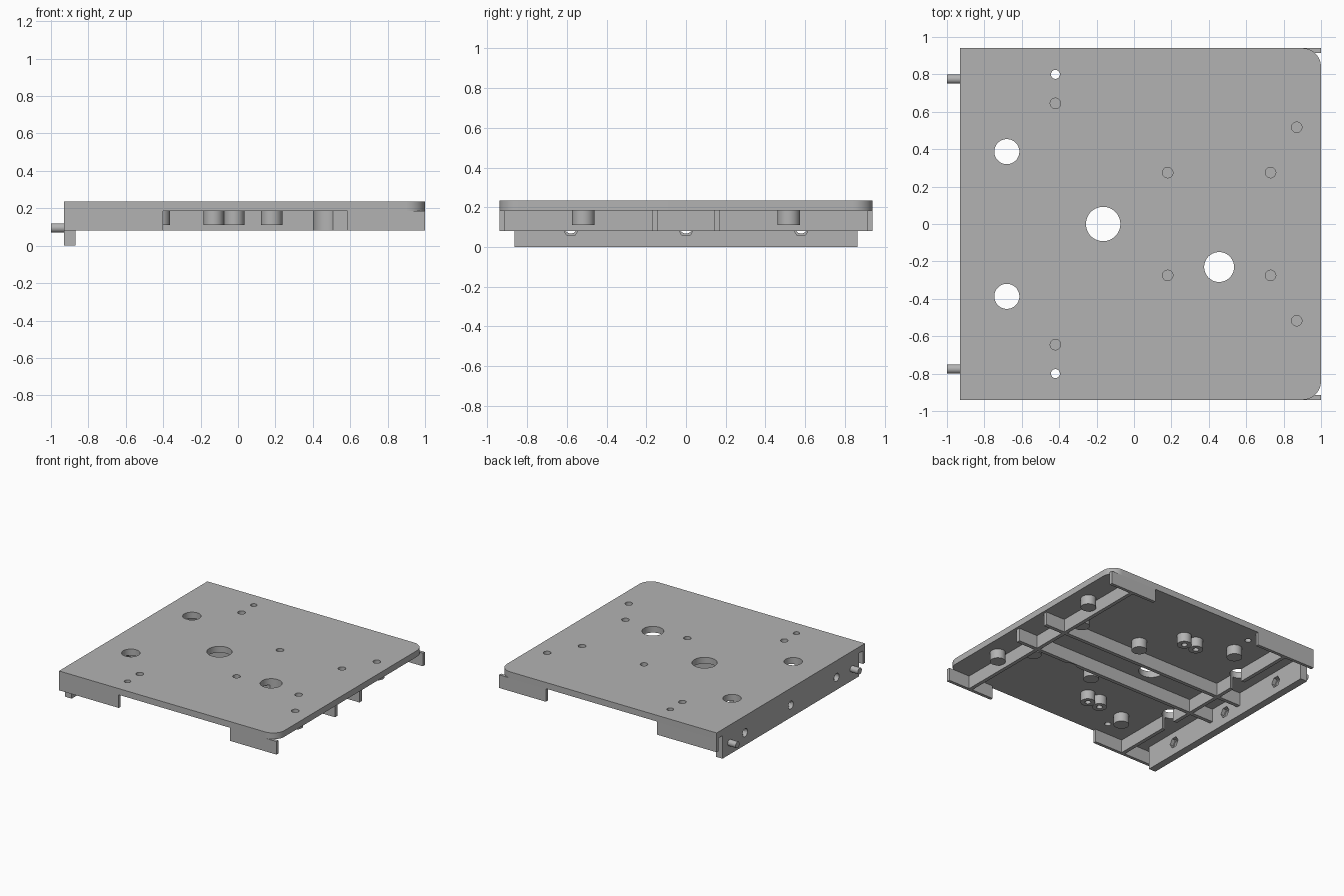
import bpy, bmesh, math
from mathutils import Matrix

cube = bpy.data.objects.get("Cube")
if cube:
    bpy.data.objects.remove(cube, do_unlink=True)

grey = bpy.data.materials.new("plain grey")
grey.use_nodes = True
COLOUR = (0.45, 0.45, 0.45, 1)
grey.diffuse_color = COLOUR
grey.node_tree.nodes["Principled BSDF"].inputs["Base Color"].default_value = COLOUR

TOP, UNDER, RIB_BASE, BOSS_BASE = 0.235, 0.185, 0.08, 0.11
LEFT, RIGHT, SIDE, SKIRT = -0.93, 1.0, 0.94, 0.025


def finish(name, bm):
    bmesh.ops.recalc_face_normals(bm, faces=bm.faces)
    mesh = bpy.data.meshes.new(name)
    bm.to_mesh(mesh)
    bm.free()
    ob = bpy.data.objects.new(name, mesh)
    bpy.context.collection.objects.link(ob)
    mesh.materials.append(grey)
    return ob


def box(name, x0, x1, y0, y1, z0, z1):
    bm = bmesh.new()
    bmesh.ops.create_cube(bm, size=1)
    for v in bm.verts:
        v.co.x = x1 if v.co.x > 0 else x0
        v.co.y = y1 if v.co.y > 0 else y0
        v.co.z = z1 if v.co.z > 0 else z0
    return finish(name, bm)


def cylinder(name, x, y, r, z0, z1, sides=32):
    bm = bmesh.new()
    bmesh.ops.create_cone(bm, cap_ends=True, segments=sides, radius1=r, radius2=r, depth=z1 - z0,
                          matrix=Matrix.Translation((x, y, (z0 + z1) / 2)))
    return finish(name, bm)


def rod(name, x0, x1, y, z, r, sides=32):
    turn = Matrix.Translation(((x0 + x1) / 2, y, z)) @ Matrix.Rotation(math.pi / 2, 4, 'Y')
    bm = bmesh.new()
    bmesh.ops.create_cone(bm, cap_ends=True, segments=sides, radius1=r, radius2=r,
                          depth=x1 - x0, matrix=turn)
    return finish(name, bm)


def cut(ob, cutters):
    bpy.context.view_layer.objects.active = ob
    for c in cutters:
        mod = ob.modifiers.new("hole", 'BOOLEAN')
        mod.operation, mod.solver, mod.object = 'DIFFERENCE', 'EXACT', c
        bpy.ops.object.modifier_apply(modifier=mod.name)


parts, cutters = [], []


def drill(x, y, r, z0, z1):
    c = cylinder("drill", x, y, r, z0, z1, 48)
    cutters.append(c)
    return c


# Top plate with two rounded corners
R = 0.1
outline = [(LEFT, SIDE), (LEFT, -SIDE)]
for sign, start in ((-1, -90), (1, 0)):
    for i in range(13):
        a = math.radians(start + 7.5 * i)
        outline.append((RIGHT - R + R * math.cos(a), sign * (SIDE - R) + R * math.sin(a)))
bm = bmesh.new()
face = bm.faces.new([bm.verts.new((x, y, UNDER)) for x, y in outline])
ext = bmesh.ops.extrude_face_region(bm, geom=[face])["geom"]
for v in ext:
    if isinstance(v, bmesh.types.BMVert):
        v.co.z = TOP
plate = finish("top_plate", bm)
parts.append(plate)

# Through holes
big = [drill(x, y, r, -0.1, 0.4) for x, y, r in
       ((-0.165, 0, 0.092), (0.455, -0.23, 0.08), (-0.68, 0.387, 0.067), (-0.68, -0.387, 0.067))]
cut(plate, big)
cut(plate, [drill(-0.42, s * 0.8, 0.024, 0.1, 0.4) for s in (-1, 1)])

for s, side in ((-1, "right"), (1, "left")):
    # Blind-hole bosses
    for i, (x, y) in enumerate(((0.18, 0.275), (0.73, 0.275), (0.87, 0.517), (-0.42, 0.645))):
        boss = cylinder(f"boss_{side}_{i + 1}", x, s * y, 0.057, BOSS_BASE, UNDER)
        hole = [drill(x, s * y, 0.028, 0.13, 0.4)]
        cut(boss, hole)
        cut(plate, hole)
        parts.append(boss)
    # Twin bosses opening downward
    for i, x in enumerate((-0.02, -0.13)):
        boss = cylinder(f"twin_boss_{side}_{i + 1}", x, s * 0.55, 0.054, BOSS_BASE, UNDER)
        cut(boss, [drill(x, s * 0.55, 0.022, 0, 0.17)])
        parts.append(boss)
    # Side skirts
    ya, yb = sorted((s * SIDE, s * (SIDE - SKIRT)))
    parts.append(box(f"rear_skirt_{side}", LEFT, -0.4, ya, yb, RIB_BASE, UNDER))
    parts.append(box(f"fore_skirt_{side}", 0.585, RIGHT, ya, yb, RIB_BASE, UNDER))
    # Long ribs and locating pins
    rib = box(f"long_rib_{side}", -0.88, 0.98, s * 0.155 - 0.015, s * 0.155 + 0.015, RIB_BASE, UNDER)
    cut(rib, big)
    parts.append(rib)
    parts.append(rod(f"pin_{side}", -1.0, -0.9, s * 0.775, 0.095, 0.025))

# Cross ribs
for name, x in (("cross_rib_end", 0.795), ("cross_rib_wall", -0.665)):
    rib = box(name, x - 0.015, x + 0.015, -0.915, 0.915, RIB_BASE, UNDER)
    cut(rib, big)
    parts.append(rib)

# End wall with bolt holes and hexagonal nut pockets
wall = box("end_wall", LEFT, -0.87, -0.865, 0.865, 0, UNDER)
for y in (-0.58, 0, 0.58):
    bolts = [rod("bolt_cutter", -1.1, -0.8, y, 0.1, 0.032),
             rod("nut_cutter", -0.9, -0.8, y, 0.1, 0.045, 6)]
    cutters.extend(bolts)
    cut(wall, bolts)
parts.append(wall)

for c in cutters:
    bpy.data.objects.remove(c, do_unlink=True)

# Smooth the round faces only
bpy.ops.object.select_all(action='DESELECT')
for ob in parts:
    ob.select_set(True)
bpy.context.view_layer.objects.active = plate
bpy.ops.object.shade_smooth_by_angle(angle=math.radians(30))
